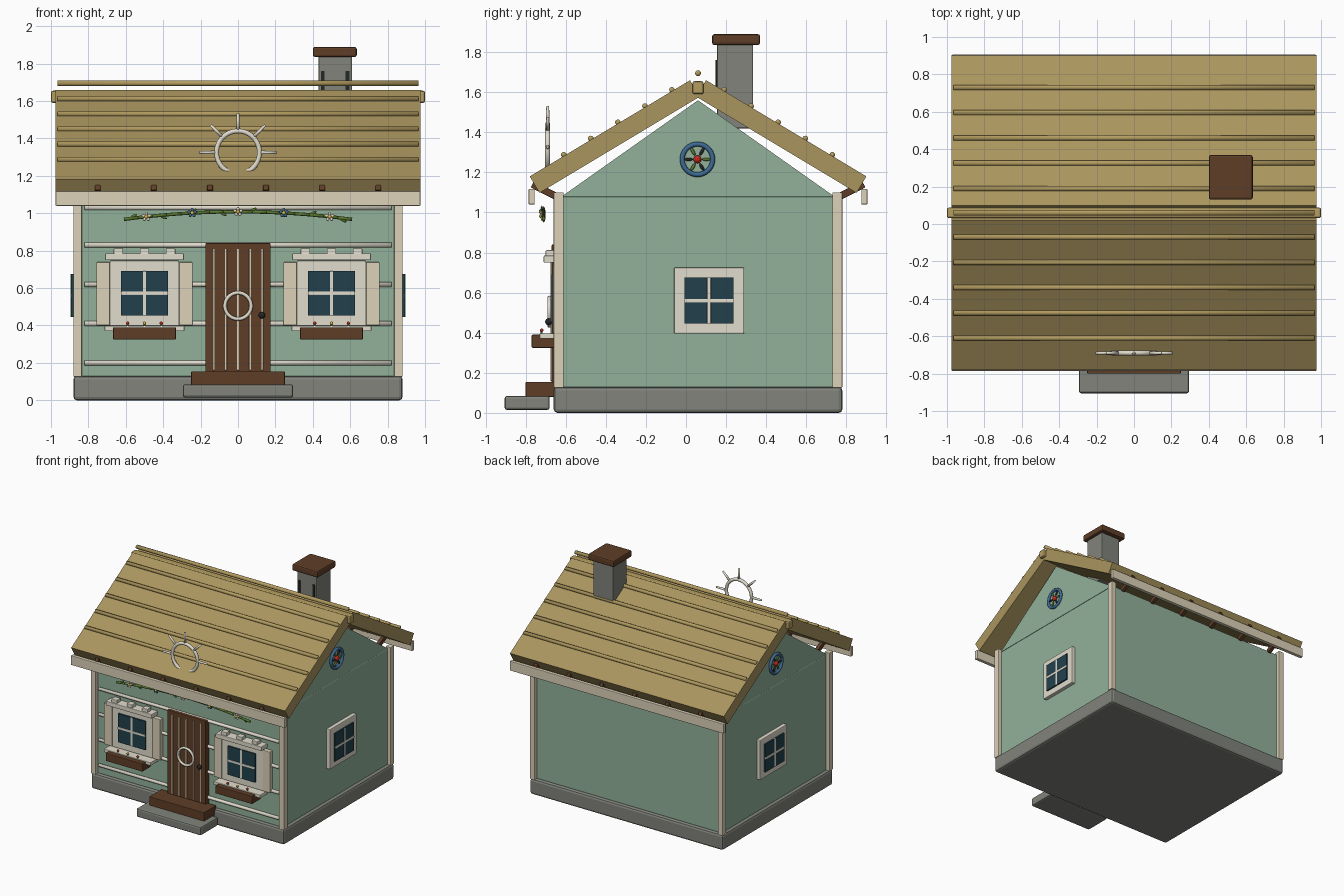
import bpy, bmesh
from math import pi, sin, cos, radians
from mathutils import Matrix, Vector

if "Cube" in bpy.data.objects:
    bpy.data.objects.remove(bpy.data.objects["Cube"])


def material(name, r, g, b):
    m = bpy.data.materials.new(name)
    m.diffuse_color = (r ** 2.2, g ** 2.2, b ** 2.2, 1)
    m.use_nodes = True
    m.node_tree.nodes["Principled BSDF"].inputs["Base Color"].default_value = m.diffuse_color
    return m


GREEN = material("wall_green", .57, .69, .60)
ROOF = material("roof_tan", .66, .58, .37)
BATTEN = material("roof_batten", .70, .61, .38)
CREAM = material("cream", .86, .82, .72)
WHITE = material("off_white", .88, .86, .80)
STONE = material("stone", .50, .51, .48)
BROWN = material("brown", .37, .25, .17)
GLASS = material("glass", .15, .26, .30)
DARK = material("dark_metal", .16, .17, .17)
BLUE = material("blue", .25, .42, .58)
RED = material("red", .75, .17, .13)
YELLOW = material("yellow", .88, .72, .25)
LEAF = material("leaf", .36, .48, .20)
I = Matrix()
YC = 0.06  # ridge line y


def finish(bm, name, mat, M=I, smooth=False):
    bmesh.ops.transform(bm, matrix=M, verts=bm.verts)
    bmesh.ops.recalc_face_normals(bm, faces=bm.faces)
    for f in bm.faces:
        f.smooth = smooth
    me = bpy.data.meshes.new(name)
    bm.to_mesh(me)
    bm.free()
    ob = bpy.data.objects.new(name, me)
    me.materials.append(mat)
    bpy.context.collection.objects.link(ob)
    return ob


def box(name, x, y, z, mat, bevel=0.004, M=I):
    """Box from (min, max) ranges with softened edges."""
    bm = bmesh.new()
    c = [(r[0] + r[1]) / 2 for r in (x, y, z)]
    s = [r[1] - r[0] for r in (x, y, z)]
    bmesh.ops.create_cube(bm, size=1, matrix=Matrix.Translation(c) @ Matrix.Diagonal((*s, 1)))
    if bevel:
        bmesh.ops.bevel(bm, geom=bm.edges[:], offset=bevel, segments=2, profile=.5, affect='EDGES')
    return finish(bm, name, mat, M)


def rod(name, a, b, r, mat, r2=None, segs=12):
    a, b = Vector(a), Vector(b)
    bm = bmesh.new()
    bmesh.ops.create_cone(bm, cap_ends=True, segments=segs, radius1=r,
                          radius2=r if r2 is None else r2, depth=(b - a).length)
    M = Matrix.Translation((a + b) / 2) @ (b - a).to_track_quat('Z', 'Y').to_matrix().to_4x4()
    return finish(bm, name, mat, M, True)


def ball(name, c, s, mat, rot=I):
    bm = bmesh.new()
    bmesh.ops.create_uvsphere(bm, u_segments=12, v_segments=8, radius=1)
    return finish(bm, name, mat, Matrix.Translation(c) @ rot @ Matrix.Diagonal((*s, 1)), True)


def ring(name, c, R, r, mat, rot):
    bpy.ops.mesh.primitive_torus_add(location=c, rotation=rot, major_radius=R, minor_radius=r,
                                     major_segments=40, minor_segments=10)
    ob = bpy.context.object
    ob.name = name
    ob.data.materials.append(mat)
    bpy.ops.object.shade_smooth()


def prism(name, pts, x0, x1, mat):
    """Extrude a y-z outline along x."""
    bm = bmesh.new()
    f = bm.faces.new([bm.verts.new((x0, y, z)) for y, z in pts])
    g = bmesh.ops.extrude_face_region(bm, geom=[f])
    bmesh.ops.translate(bm, vec=(x1 - x0, 0, 0), verts=[v for v in g['geom'] if isinstance(v, bmesh.types.BMVert)])
    return finish(bm, name, mat)


def window(name, M, w, h, ow, oh):
    """Framed four-pane window, centred, facing local -y."""
    box(name + "_frame", (-w, w), (-.03, .01), (-h, h), WHITE, .006, M)
    box(name + "_glass", (-ow, ow), (-.042, 0), (-oh, oh), GLASS, 0, M)
    box(name + "_mullion", (-.009, .009), (-.045, 0), (-oh, oh), WHITE, .002, M)
    box(name + "_crossbar", (-ow, ow), (-.045, 0), (-.009, .009), WHITE, .002, M)


# Foundation, walls, gables, corner posts
box("foundation", (-.88, .88), (-.66, .78), (0, .13), STONE, .018)
box("walls", (-.85, .85), (-.63, .75), (.125, 1.08), GREEN, .006)
prism("gable", [(-.62, 1.08), (.74, 1.08), (YC, 1.56)], -.85, .85, GREEN)
for sx in (-1, 1):
    for y in ((-.66, -.61), (.73, .78)):
        box("corner_post", sorted((sx * .835, sx * .88)), y, (.125, 1.10), CREAM)

# Front wall battens
for z in (.2, .41, .62, .83, 1.03):
    rod("wall_batten", (-.82, -.637, z), (.82, -.637, z), .013, WHITE)

# Roof slabs, battens, fascia and rafter ends, front and back
for s, side in ((-1, "front"), (1, "back")):
    outline = [(.04, 1.66), (.84, 1.18), (.791, 1.098), (-.009, 1.578)]
    prism("roof_" + side, [(YC + s * d, z) for d, z in outline], -.975, .975, ROOF)
    for i in range(5):
        d = .13 + .135 * i
        z = 1.69 - .6 * d
        rod("roof_batten_" + side, (-.965, YC + s * d, z), (.965, YC + s * d, z), .014, BATTEN)
    box("fascia_" + side, (-.975, .975), sorted((YC + s * .815, YC + s * .845)), (1.04, 1.118), CREAM)
    for i in range(6):
        x = -.75 + .3 * i
        M = Matrix.Translation((x, YC + s * .76, 1.107)) @ Matrix.Rotation(s * radians(27), 4, 'X')
        box("rafter_end", (-.015, .015), (-.075, .075), (-.018, .018), BROWN, .003, M)
box("ridge_beam", (-1, 1), (YC - .028, YC + .028), (1.59, 1.655), BATTEN, .01)
rod("ridge_batten", (-.965, YC, 1.695), (.965, YC, 1.695), .015, BATTEN)

# Chimney
box("chimney", (.43, .61), (.155, .335), (1.42, 1.85), STONE, .006)
box("chimney_cap", (.40, .635), (.13, .37), (1.835, 1.89), BROWN, .012)
for x in (.453, .585):
    box("chimney_slit", (x - .01, x + .01), (.147, .17), (1.62, 1.76), DARK, 0)

# Door with strips, ring and knob, and the steps
box("door", (-.175, .175), (-.67, -.62), (.14, .84), BROWN)
for i in range(-2, 3):
    box("door_strip", (i * .065 - .005, i * .065 + .005), (-.676, -.66), (.16, .81), CREAM, .002)
ring("door_ring", (0, -.682, .505), .07, .01, WHITE, (pi / 2, 0, 0))
ball("door_knob", (.128, -.685, .455), (.018, .018, .018), DARK)
box("door_step", (-.25, .25), (-.80, -.64), (.08, .155), BROWN)
box("stone_step", (-.295, .295), (-.905, -.68), (.015, .085), STONE, .012)

# Front windows with shutters, trim and flower boxes
for c in (-.5, .5):
    window("front_window", Matrix.Translation((c, -.63, .572)), .185, .175, .125, .118)
    for s in (-1, 1):
        box("shutter", sorted((c + s * .185, c + s * .257)), (-.665, -.625), (.40, .738), CREAM)
    box("lintel", (c - .21, c + .21), (-.71, -.63), (.75, .785), WHITE)
    for d in (-.14, 0, .14):
        box("lintel_block", (c + d - .025, c + d + .025), (-.70, -.65), (.78, .812), WHITE)
    box("sill", (c - .213, c + .213), (-.73, -.63), (.37, .397), WHITE)
    box("flower_box", (c - .168, c + .168), (-.77, -.66), (.325, .39), BROWN)
    for d, m in ((-.09, RED), (0, YELLOW), (.09, RED)):
        rod("flower_stem", (c + d, -.72, .38), (c + d, -.72, .41), .005, LEAF, segs=8)
        ball("flower_bud", (c + d, -.72, .412), (.009, .009, .009), m)

# Side windows and gable rosettes
for s, side in ((1, "right"), (-1, "left")):
    R = Matrix.Rotation(s * pi / 2, 4, 'Z')
    window(side + "_window", Matrix.Translation((s * .85, .115, .56)) @ R, .175, .165, .123, .115)
    X = s * .862
    ring("rosette_" + side, (X, YC - .003, 1.265), .076, .012, BLUE, (0, pi / 2, 0))
    ball("rosette_hub_" + side, (X, YC - .003, 1.265), (.018, .02, .02), RED)
    for k in range(6):
        a = k * pi / 3
        ball("rosette_petal", (X, YC - .003 + .045 * cos(a), 1.265 + .045 * sin(a)),
             (.008, .022, .008), (LEAF, DARK)[k % 2], Matrix.Rotation(a, 4, 'X'))

# Sun ornament standing on the front roof slope
ring("sun_ring", (0, -.69, 1.325), .115, .013, WHITE, (pi / 2, 0, 0))
for k in range(5):
    u = Vector((cos(k * pi / 4), 0, sin(k * pi / 4)))
    c = Vector((0, -.69, 1.325))
    rod("sun_ray", c + u * .118, c + u * .207, .01, WHITE, .007)

# Flower garland under the eave
def vine(x):
    return Vector((x, -.71, 1.008 - .11 * x * x))


N = 16
for i in range(N):
    rod("garland", vine(-.61 + 1.22 * i / N), vine(-.61 + 1.22 * (i + 1) / N), .009, LEAF, segs=8)
for i in range(5):
    p = vine(-.49 + .245 * i) + Vector((0, -.01, 0))
    ball("garland_flower_center", p + Vector((0, -.004, 0)), (.01, .009, .01), YELLOW)
    for k in range(5):
        a = pi / 2 + k * 2 * pi / 5
        ball("garland_petal", p + Vector((cos(a), 0, sin(a))) * .016, (.01, .005, .008),
             (WHITE, BLUE)[i % 2], Matrix.Rotation(-a, 4, 'Y'))
for i in range(8):
    p = vine(-.56 + .16 * i)
    ball("garland_leaf", p + Vector((0, 0, (-1) ** i * .01)), (.022, .006, .008), LEAF,
         Matrix.Rotation((-1) ** i * -.5, 4, 'Y'))
